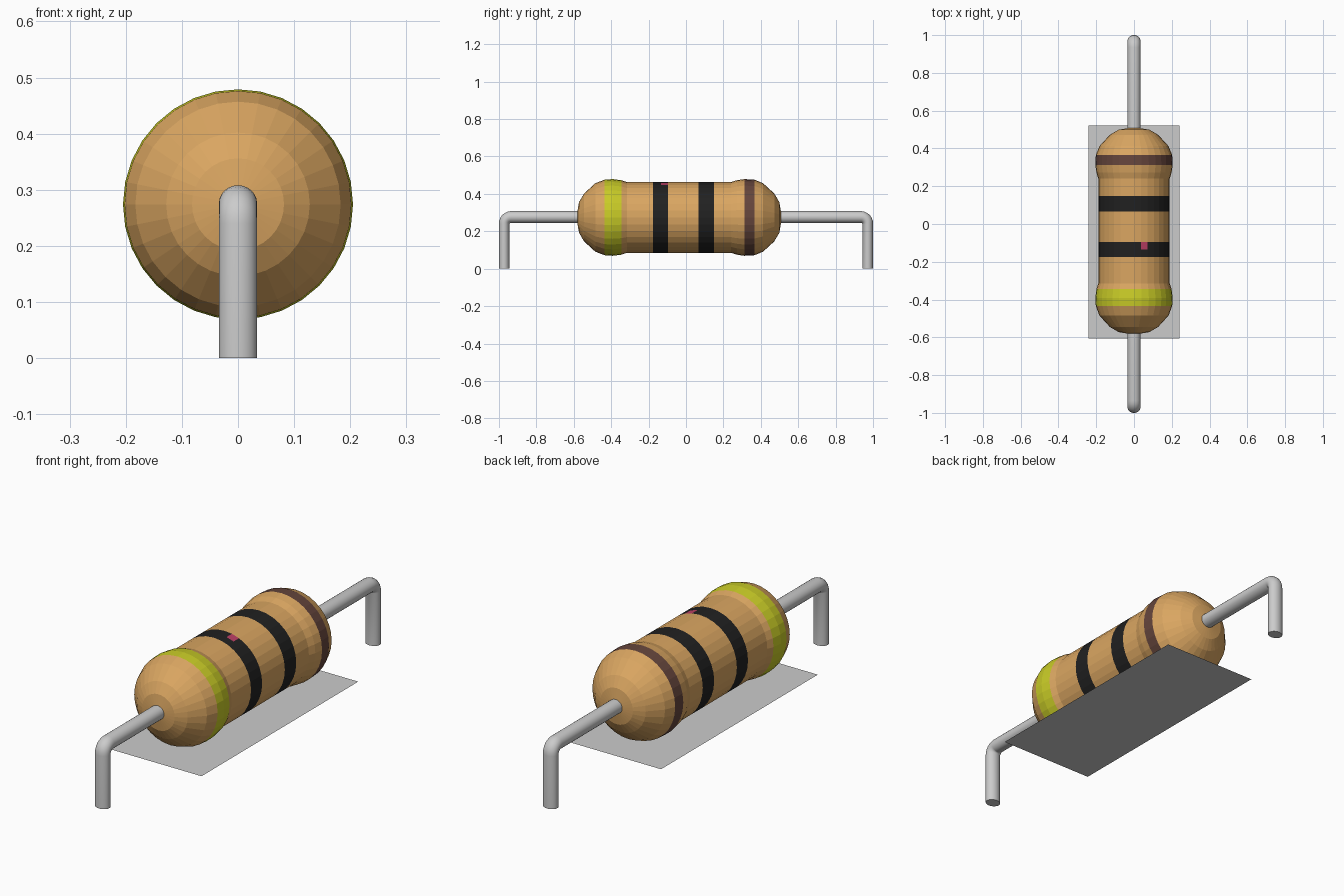
import bpy, bmesh
from math import sin, cos, pi

if "Cube" in bpy.data.objects:
    bpy.data.objects.remove(bpy.data.objects["Cube"])

CZ = 0.274      # axis height
SIDES = 32


def material(name, color):
    m = bpy.data.materials.new(name)
    m.diffuse_color = (*color, 1)
    m.use_nodes = True
    m.node_tree.nodes["Principled BSDF"].inputs["Base Color"].default_value = m.diffuse_color
    return m


def finish(name, bm, mats=()):
    bmesh.ops.recalc_face_normals(bm, faces=bm.faces)
    me = bpy.data.meshes.new(name)
    bm.to_mesh(me)
    bm.free()
    for m in mats:
        me.materials.append(m)
    ob = bpy.data.objects.new(name, me)
    bpy.context.collection.objects.link(ob)
    return ob


def loft(bm, rings):
    # bridge consecutive vertex rings and cap both ends
    rows = []
    vs = [[bm.verts.new(p) for p in r] for r in rings]
    n = len(vs[0])
    for a, b in zip(vs, vs[1:]):
        rows.append([bm.faces.new((a[i], a[(i + 1) % n], b[(i + 1) % n], b[i])) for i in range(n)])
    bm.faces.new(vs[0])
    bm.faces.new(vs[-1])
    return rows


mats = [material("tan", (0.70, 0.38, 0.12)),
        material("yellow", (0.58, 0.60, 0.02)),
        material("black", (0.015, 0.015, 0.015)),
        material("brown", (0.13, 0.06, 0.045)),
        material("pink", (0.50, 0.05, 0.13))]

# Body profile: y, radius, material of the section that follows
profile = [
    (-0.580, 0.035, 0), (-0.572, 0.082, 0), (-0.545, 0.128, 0), (-0.485, 0.183, 0),
    (-0.435, 0.202, 1), (-0.392, 0.205, 1), (-0.345, 0.199, 0), (-0.315, 0.189, 0),
    (-0.176, 0.189, 2), (-0.135, 0.189, 2), (-0.096, 0.189, 0), (0.067, 0.189, 2),
    (0.149, 0.189, 0), (0.240, 0.189, 0), (0.272, 0.199, 0), (0.312, 0.205, 3),
    (0.366, 0.202, 0), (0.412, 0.183, 0), (0.472, 0.128, 0), (0.499, 0.082, 0),
    (0.507, 0.035, 0)]
bm = bmesh.new()
rows = loft(bm, [[(r * sin(2 * pi * i / SIDES), y, CZ + r * cos(2 * pi * i / SIDES))
                  for i in range(SIDES)] for y, r, _ in profile])
for row, (_, _, mat) in zip(rows, profile):
    for f in row:
        f.material_index = mat
rows[9][1].material_index = 4      # single pink facet on the black band
finish("resistor_body", bm, mats)


# Wire leads: horizontal run, rounded elbow, vertical leg
def lead(name, s):
    n, rx, h, v = 24, 0.034, 0.032, 0.028   # half width, half height, half leg depth
    bend, y_leg = 0.036, 0.972
    yc, zc = y_leg - bend, CZ + 0.002 - bend
    path = [(0.47, zc + bend, 0, h)]
    for k in range(7):
        a = pi / 2 * k / 6
        path.append((yc + bend * sin(a), zc + bend * cos(a), a, h + (v - h) * k / 6))
    path.append((y_leg, 0, pi / 2, v))
    bm = bmesh.new()
    loft(bm, [[(rx * cos(2 * pi * i / n), s * (y + t * sin(2 * pi * i / n) * sin(a)),
                z + t * sin(2 * pi * i / n) * cos(a)) for i in range(n)] for y, z, a, t in path])
    ob = finish(name, bm)
    bpy.ops.object.select_all(action='DESELECT')
    ob.select_set(True)
    bpy.context.view_layer.objects.active = ob
    bpy.ops.object.shade_smooth_by_angle()


lead("front_lead", -1)
lead("back_lead", 1)

# Thin flat sheet under the body
bm = bmesh.new()
bm.faces.new([bm.verts.new((x, y, 0.06)) for x, y in
              ((-0.24, -0.605), (0.24, -0.605), (0.24, 0.522), (-0.24, 0.522))])
ob = finish("base_sheet", bm)
if ob.data.polygons[0].normal.z < 0:
    ob.data.flip_normals()
